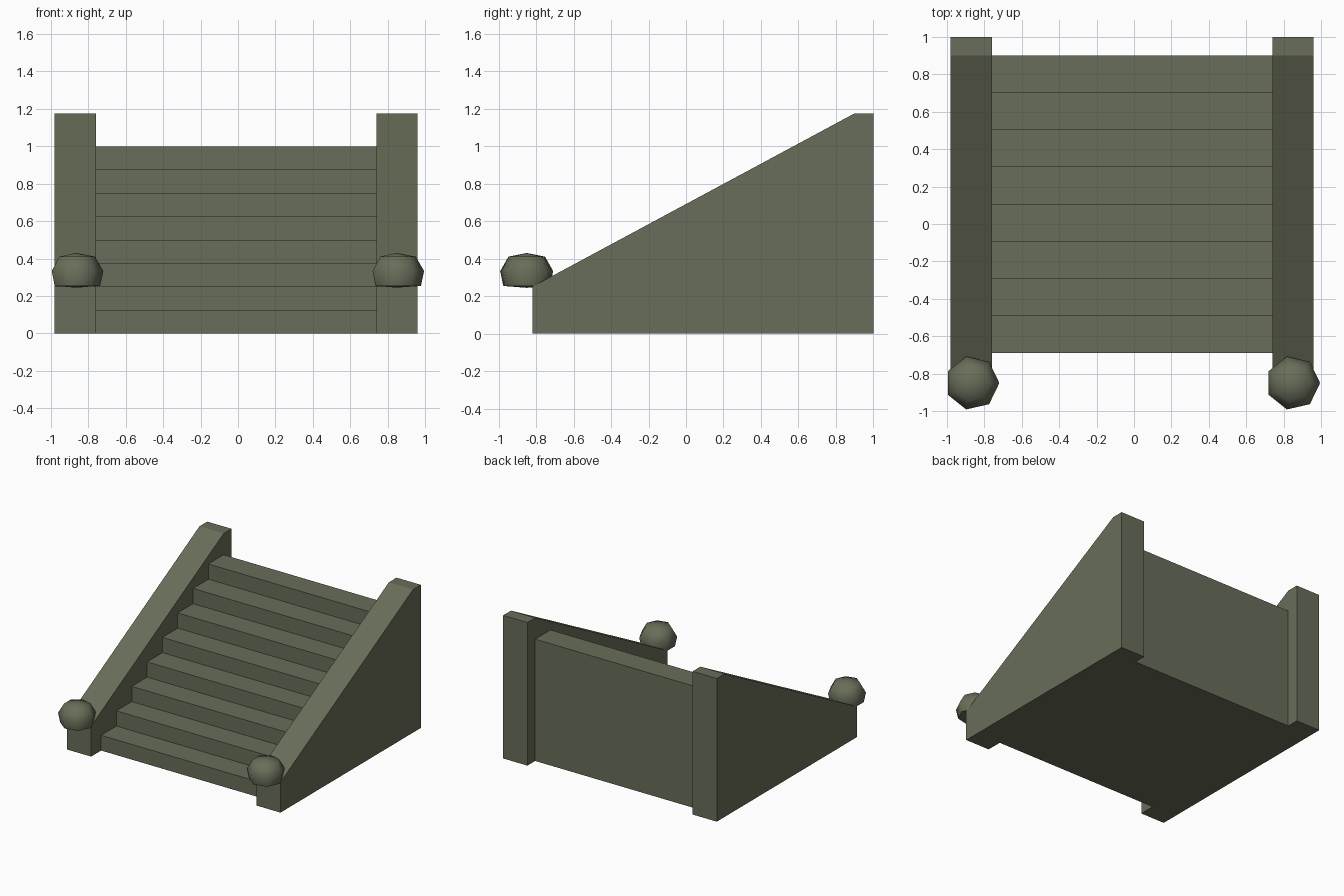
import bpy
import bmesh
import math

cube = bpy.data.objects.get("Cube")
if cube:
    bpy.data.objects.remove(cube, do_unlink=True)

COLOUR = (0.14, 0.155, 0.10, 1)
stone = bpy.data.materials.new("mossy_stone")
stone.use_nodes = True
stone.diffuse_color = COLOUR
stone.node_tree.nodes["Principled BSDF"].inputs["Base Color"].default_value = COLOUR


def add_object(name, bm):
    bmesh.ops.recalc_face_normals(bm, faces=bm.faces)
    mesh = bpy.data.meshes.new(name)
    bm.to_mesh(mesh)
    bm.free()
    mesh.materials.append(stone)
    obj = bpy.data.objects.new(name, mesh)
    bpy.context.collection.objects.link(obj)
    return obj


def extrude_profile(name, profile, x0, x1):
    """Extrude a closed (y, z) profile from x0 to x1."""
    bm = bmesh.new()
    face = bm.faces.new([bm.verts.new((x0, y, z)) for y, z in profile])
    result = bmesh.ops.extrude_face_region(bm, geom=[face])
    moved = [v for v in result["geom"] if isinstance(v, bmesh.types.BMVert)]
    bmesh.ops.translate(bm, verts=moved, vec=(x1 - x0, 0, 0))
    return add_object(name, bm)


def squashed_ball(name, x, y, rings, bottom, top, sides=7):
    """Stack rings of (radius, z) between two poles."""
    bm = bmesh.new()
    loops = []
    for r, z in rings:
        angles = [math.tau * i / sides for i in range(sides)]
        loops.append([bm.verts.new((x + r * math.cos(a), y + r * math.sin(a), z))
                      for a in angles])
    low = bm.verts.new((x, y, bottom))
    high = bm.verts.new((x, y, top))
    for i in range(sides):
        j = (i + 1) % sides
        bm.faces.new((low, loops[0][j], loops[0][i]))
        bm.faces.new((high, loops[-1][i], loops[-1][j]))
        for a, b in zip(loops, loops[1:]):
            bm.faces.new((a[i], a[j], b[j], b[i]))
    obj = add_object(name, bm)
    bpy.ops.object.select_all(action="DESELECT")
    obj.select_set(True)
    bpy.context.view_layer.objects.active = obj
    bpy.ops.object.shade_smooth_by_angle(angle=math.radians(60))


# Flight of steps, a solid block with a stepped front
STEPS, FRONT, BACK, HEIGHT = 8, -0.69, 0.90, 1.0
run, rise = (BACK - FRONT) / STEPS, HEIGHT / STEPS
stairs = [(BACK, 0), (FRONT, 0)]
for i in range(STEPS):
    stairs += [(FRONT + i * run, (i + 1) * rise),
               (FRONT + (i + 1) * run, (i + 1) * rise)]
extrude_profile("steps", stairs, -0.76, 0.74)

# Sloping side walls, each with a ball at its foot
wall = [(-0.82, 0), (1, 0), (1, 1.175), (0.90, 1.175), (-0.82, 0.25)]
ball = [(0.128, 0.254), (0.145, 0.333), (0.10, 0.41)]
for side, x0, ball_x in (("right", -0.98, -0.865), ("left", 0.74, 0.85)):
    extrude_profile(side + "_wall", wall, x0, x0 + 0.22)
    squashed_ball(side + "_ball", ball_x, -0.85, ball, 0.244, 0.43)
